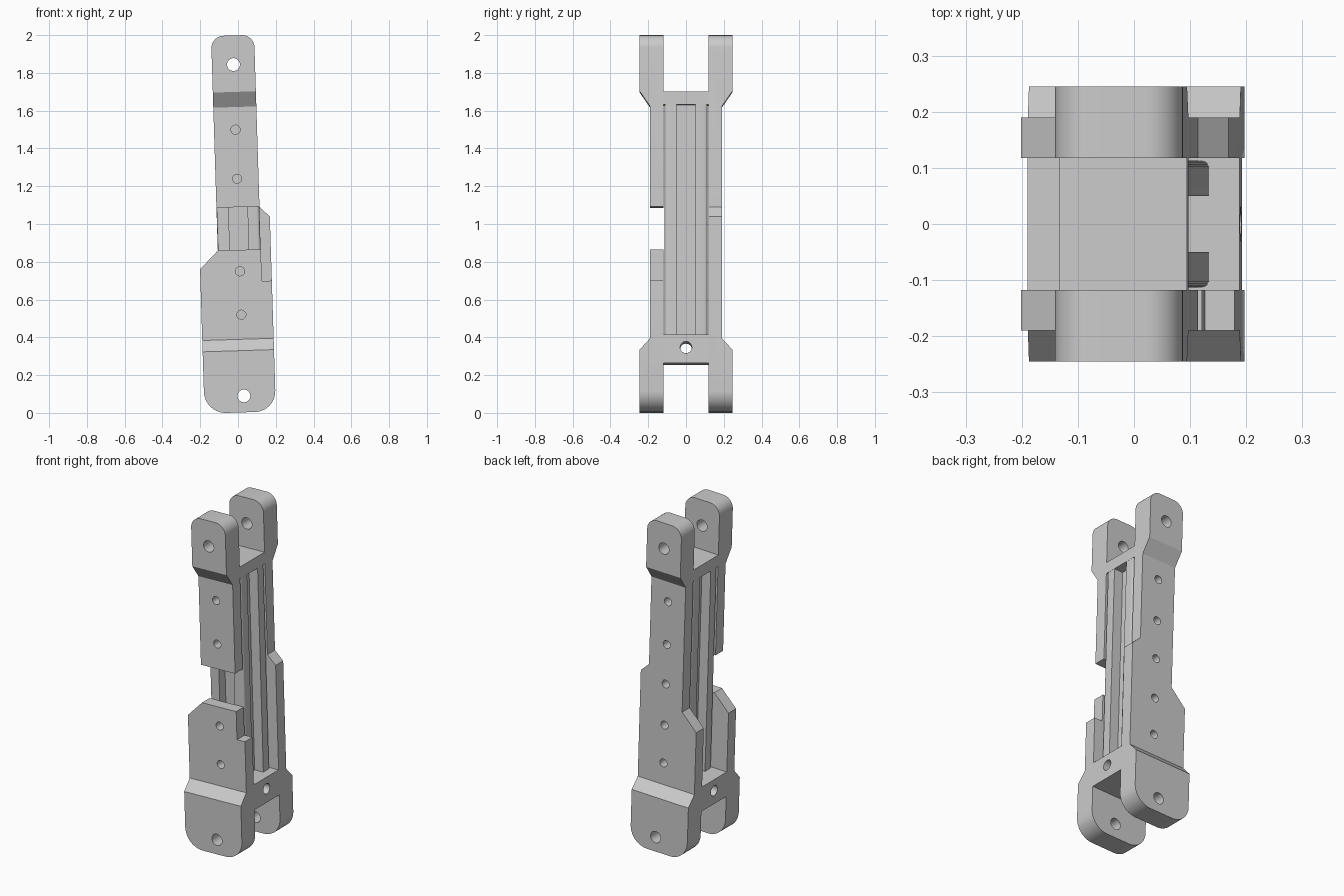
import bpy, bmesh, math
from mathutils import Matrix, Vector

cube = bpy.data.objects.get("Cube")
if cube:
    bpy.data.objects.remove(cube, do_unlink=True)

grey = bpy.data.materials.new("plain grey")
grey.use_nodes = True
grey.diffuse_color = (0.6, 0.6, 0.6, 1)
grey.node_tree.nodes["Principled BSDF"].inputs["Base Color"].default_value = (0.6, 0.6, 0.6, 1)

LEAN = Matrix.Translation((0.034, 0, 0)) @ Matrix.Rotation(math.radians(-1.8), 4, 'Y')
PLACE = {'x': lambda p, d: (d, p[0], p[1]),
         'y': lambda p, d: (p[0], d, p[1]),
         'z': lambda p, d: (p[0], p[1], d)}


def rounded(points, steps=10):
    """Outline with square corners rounded where a point has a third value (radius)."""
    out = []
    for i, p in enumerate(points):
        c = Vector(p[:2])
        if len(p) < 3:
            out.append(c)
            continue
        a = (Vector(points[i - 1][:2]) - c).normalized()
        b = (Vector(points[(i + 1) % len(points)][:2]) - c).normalized()
        for k in range(steps + 1):
            t = math.pi / 2 * k / steps
            out.append(c + p[2] * (a * (1 - math.sin(t)) + b * (1 - math.cos(t))))
    return out


def prism(name, points, axis, start, end):
    bm = bmesh.new()
    rings = [[bm.verts.new(PLACE[axis](p, d)) for p in points] for d in (start, end)]
    for ring in rings:
        bm.faces.new(ring)
    n = len(points)
    for i in range(n):
        j = (i + 1) % n
        bm.faces.new((rings[0][i], rings[0][j], rings[1][j], rings[1][i]))
    bmesh.ops.recalc_face_normals(bm, faces=bm.faces)
    mesh = bpy.data.meshes.new(name)
    bm.to_mesh(mesh)
    bm.free()
    mesh.materials.append(grey)
    ob = bpy.data.objects.new(name, mesh)
    bpy.context.collection.objects.link(ob)
    return ob


def rod(axis, u, v, radius, start, end):
    ring = [(u + radius * math.cos(k * math.tau / 32), v + radius * math.sin(k * math.tau / 32))
            for k in range(32)]
    return prism("cutter", ring, axis, start, end)


def combine(ob, tool, operation):
    mod = ob.modifiers.new("cut", 'BOOLEAN')
    mod.object, mod.operation, mod.solver = tool, operation, 'EXACT'
    bpy.context.view_layer.update()
    ev = ob.evaluated_get(bpy.context.evaluated_depsgraph_get())
    mesh = bpy.data.meshes.new_from_object(ev)
    ob.modifiers.clear()
    ob.data = mesh
    bpy.data.objects.remove(tool, do_unlink=True)


def finish(ob):
    ob.data.transform(LEAN)
    bpy.ops.object.select_all(action='DESELECT')
    ob.select_set(True)
    bpy.context.view_layer.objects.active = ob
    bpy.ops.object.shade_smooth_by_angle(angle=math.radians(30))


# Thickness section of a side plate, with thicker fork lugs at both ends
INNER, MID, OUTER = 0.118, 0.19, 0.245
BASE, TOP = 0.003, 1.999
section = [(INNER, -0.1), (OUTER, -0.1), (OUTER, 0.33), (MID, 0.39),
           (MID, 1.62), (OUTER, 1.70), (OUTER, 2.1), (INNER, 2.1)]

# Side outlines
L, R, W = -0.211, 0.167, 0.114
foot = [(L, BASE, 0.115), (R, BASE, 0.11)]
head = [(W, TOP, 0.065), (-W, TOP, 0.065)]
shoulder = [(-W, 0.863), (L, 0.767)]
outlines = {
    "back_plate": (1, foot + [(R, 1.035), (W, 1.087)] + head + shoulder),
    "front_lower_plate": (-1, foot + [(R, 0.695), (W, 0.695), (W, 0.863)] + shoulder),
    "front_upper_plate": (-1, [(-W, 1.09), (W, 1.09)] + head),
}
pins = [(0.09, 0.034), (1.845, 0.034)]
screws = [(z, 0.024) for z in (0.52, 0.75, 1.0, 1.24, 1.5)]

for name, (side, outline) in outlines.items():
    plate = prism(name, rounded(outline), 'y', side * 0.05, side * 0.35)
    combine(plate, prism("cutter", [(side * y, z) for y, z in section], 'x', -0.4, 0.4), 'INTERSECT')
    zs = [p[1] for p in outline]
    for z, r in pins + screws:
        if min(zs) < z < max(zs):
            combine(plate, rod('y', 0, z, r, side * 0.06, side * 0.34), 'DIFFERENCE')
    finish(plate)


# Cross bars joining the plates
def bar(name, x0, x1, z0, z1):
    return prism(name, [(x0, z0), (x1, z0), (x1, z1), (x0, z1)], 'y', -INNER, INNER)


finish(bar("upper_cross_bar", -W, W, 1.63, 1.70))
lower = bar("lower_cross_bar", L, R, 0.26, 0.41)
combine(lower, rod('x', 0, 0.342, 0.031, -0.4, 0.4), 'DIFFERENCE')
finish(lower)

# Slotted square beam held between the plates
H, S, D = 0.113, 0.05, 0.055
quarter = [(S, -H), (H, -H, 0.015), (H, -S), (D, -S), (D, S)]
beam = []
for turn in range(4):
    rot = Matrix.Rotation(turn * math.pi / 2, 2)
    beam += [(*(rot @ Vector(p[:2])), *p[2:]) for p in quarter[:4]]
    beam.append((*(rot @ Vector(quarter[4])),))
finish(prism("slotted_beam", rounded(beam, 5), 'z', 0.41, 1.63))
